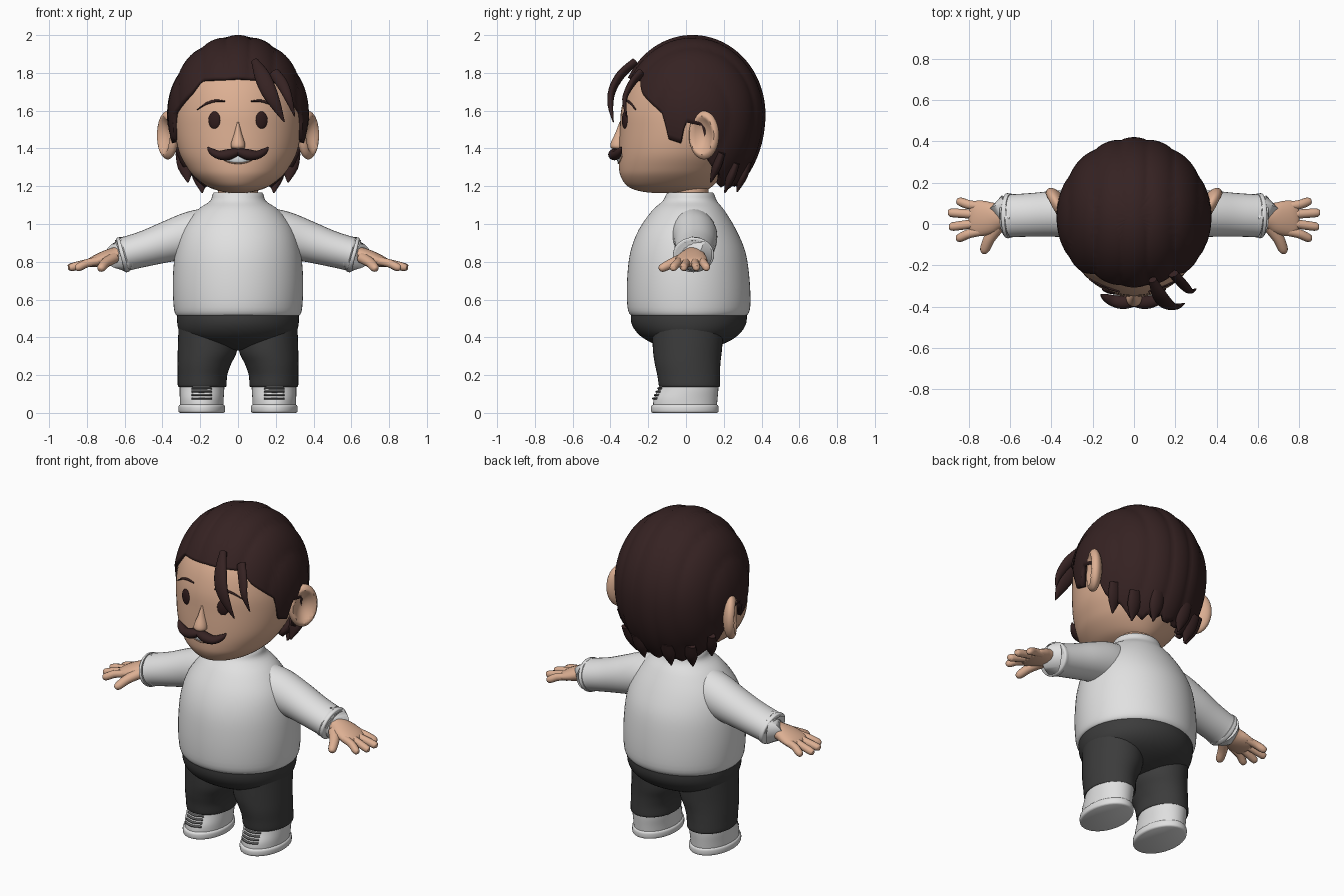
import bpy, bmesh, math
from mathutils import Vector, Matrix

cube = bpy.data.objects.get("Cube")
if cube:
    bpy.data.objects.remove(cube, do_unlink=True)
parts = []


def material(name, r, g, b):
    m = bpy.data.materials.new(name)
    m.use_nodes = True
    m.diffuse_color = (r, g, b, 1)
    bsdf = m.node_tree.nodes["Principled BSDF"]
    bsdf.inputs["Base Color"].default_value = (r, g, b, 1)
    bsdf.inputs["Roughness"].default_value = 0.7
    return m


SKIN = material("skin", .72, .43, .29)
HAIR = material("dark brown hair", .036, .016, .016)
SHIRT = material("white shirt", .75, .75, .75)
PANTS = material("charcoal trousers", .045, .045, .045)
SHOE = material("white shoe", .74, .74, .74)
LACE = material("grey lace", .12, .12, .12)
EYE = material("dark eye", .03, .012, .012)
TEETH = material("teeth", .7, .74, .76)


def finish(name, bm, mat):
    bmesh.ops.recalc_face_normals(bm, faces=bm.faces)
    me = bpy.data.meshes.new(name)
    bm.to_mesh(me)
    bm.free()
    me.materials.append(mat)
    ob = bpy.data.objects.new(name, me)
    bpy.context.collection.objects.link(ob)
    parts.append(ob)
    return ob


def skin(name, rings, mat, caps=True):
    """Bridge a list of closed rings."""
    bm = bmesh.new()
    rows = [[bm.verts.new(p) for p in ring] for ring in rings]
    n = len(rows[0])
    for a, b in zip(rows, rows[1:]):
        for i in range(n):
            bm.faces.new((a[i], a[(i + 1) % n], b[(i + 1) % n], b[i]))
    if caps:
        bm.faces.new(rows[0])
        bm.faces.new(rows[-1])
    return finish(name, bm, mat)


def dense(keys, steps=4):
    """Catmull-Rom resampling of key tuples."""
    out = []
    for i in range(len(keys) - 1):
        p0, p1, p2 = keys[max(i - 1, 0)], keys[i], keys[i + 1]
        p3 = keys[min(i + 2, len(keys) - 1)]
        for k in range(steps):
            t = k / steps
            out.append(tuple(b + .5 * t * (c - a + t * (2 * a - 5 * b + 4 * c - d + t * (3 * (b - c) + d - a)))
                             for a, b, c, d in zip(p0, p1, p2, p3)))
    return out + [keys[-1]]


def circle(n):
    return [(math.cos(2 * math.pi * i / n), math.sin(2 * math.pi * i / n)) for i in range(n)]


def stack(name, keys, mat, side=1, n=40):
    """Keys are height, centre x, half width, front y, back y."""
    return skin(name, [[(side * (cx + rx * c), (f + b) / 2 + (b - f) / 2 * s, z) for c, s in circle(n)]
                       for z, cx, rx, f, b in dense(keys)], mat)


def tube(name, keys, mat, side=1, ref=(0, 0, 1), n=16):
    """Keys are x, y, z, radius across, radius along ref."""
    pts = dense(keys)
    rings = []
    for i, (x, y, z, a, b) in enumerate(pts):
        t = Vector(pts[min(i + 1, len(pts) - 1)][:3]) - Vector(pts[max(i - 1, 0)][:3])
        u = t.cross(Vector(ref)).normalized()
        v = u.cross(t).normalized()
        ring = [Vector((x, y, z)) + u * a * c + v * b * s for c, s in circle(n)]
        rings.append([(side * p.x, p.y, p.z) for p in ring])
    return skin(name, rings, mat)


def ball(name, loc, size, mat, turn=0, dent=0):
    bm = bmesh.new()
    bmesh.ops.create_uvsphere(bm, u_segments=32, v_segments=24, radius=1)
    for v in bm.verts:
        r = math.hypot(v.co.y, v.co.z)
        if dent and v.co.x > 0 and r < .78:
            v.co.x -= dent * (1 - (r / .78) ** 2)
    bm.transform(Matrix.Translation(loc) @ Matrix.Rotation(turn, 4, 'Z') @ Matrix.Diagonal((*size, 1)))
    return finish(name, bm, mat)


# Torso, neck and hips
stack("shirt_body", [(.525, 0, .30, -.27, .30), (.515, 0, .325, -.29, .32), (.56, 0, .34, -.31, .34),
                     (.70, 0, .345, -.312, .337), (.85, 0, .332, -.295, .315), (.97, 0, .295, -.25, .265),
                     (1.07, 0, .22, -.18, .205), (1.12, 0, .15, -.125, .165), (1.155, 0, .135, -.105, .15),
                     (1.168, 0, .125, -.095, .14), (1.155, 0, .11, -.08, .125)], SHIRT, n=64)
stack("neck", [(1.08, 0, .105, -.07, .12), (1.24, 0, .105, -.07, .12)], SKIN)
stack("trouser_hips", [(.56, 0, .32, -.29, .32), (.48, 0, .322, -.29, .32), (.42, 0, .305, -.255, .285),
                       (.375, 0, .25, -.19, .22), (.34, 0, .15, -.10, .12), (.33, 0, .05, -.03, .05)], PANTS, n=64)

# Limbs, built once per side
for s, label in ((1, "left"), (-1, "right")):
    stack(label + "_trouser_leg", [(.15, .19, .115, -.13, .17), (.14, .19, .128, -.142, .18),
                                   (.2, .188, .131, -.152, .18), (.26, .178, .142, -.165, .182),
                                   (.33, .162, .157, -.175, .19), (.45, .16, .155, -.18, .2)], PANTS, s)
    stack(label + "_shoe_sole", [(0, .192, .115, -.175, .163), (.008, .192, .123, -.185, .172),
                                 (.035, .192, .123, -.185, .172), (.045, .192, .113, -.172, .162)], SHOE, s)
    stack(label + "_shoe_upper", [(.03, .192, .114, -.175, .163), (.075, .192, .116, -.17, .167),
                                  (.12, .191, .118, -.148, .171), (.155, .19, .118, -.135, .172)], SHOE, s)
    for i in range(4):
        z, y = .076 + .018 * i, -.172 + .009 * i
        tube(f"{label}_shoe_lace_{i + 1}", [(.14, y + .018, z, .007, .006), (.192, y, z, .008, .006),
                                            (.244, y + .018, z, .007, .006)], LACE, s, n=8)
    tube(label + "_sleeve", [(.14, .03, .96, .12, .13), (.25, .045, .94, .12, .125), (.36, .05, .91, .113, .11),
                             (.48, .045, .873, .106, .096), (.59, .04, .843, .104, .09),
                             (.60, .04, .840, .108, .094), (.618, .04, .835, .108, .094),
                             (.622, .04, .834, .095, .08), (.60, .04, .840, .08, .065)], SHIRT, s, n=32)
    # Hands
    tube(label + "_palm", [(.55, .04, .85, .06, .045), (.64, .04, .837, .06, .042), (.70, .03, .82, .08, .04),
                           (.76, .027, .802, .086, .03), (.79, .027, .793, .07, .02),
                           (.80, .027, .79, .03, .008)], SKIN, s, n=24)
    for i, (x, y) in enumerate(((.86, .107), (.90, .054), (.895, -.012), (.862, -.066))):
        b = .085 - .04 * i
        tube(f"{label}_finger_{i + 1}", [(.74, b, .805, .022, .022), (.80, b * .6 + y * .4, .792, .022, .022),
                                         (x - .02, y, .772, .021, .021), (x - .004, y, .766, .014, .014),
                                         (x, y, .765, .004, .004)], SKIN, s, n=12)
    tube(label + "_thumb", [(.66, -.01, .82, .035, .03), (.70, -.07, .795, .028, .026),
                            (.722, -.12, .77, .024, .023), (.73, -.138, .763, .014, .014),
                            (.732, -.142, .761, .003, .003)], SKIN, s, n=12)

# Head
head = [(1.165, 0, .05, -.18, .06), (1.175, 0, .10, -.25, .10), (1.20, 0, .165, -.31, .14),
        (1.25, 0, .23, -.345, .19), (1.30, 0, .27, -.355, .23), (1.38, 0, .312, -.355, .28),
        (1.5, 0, .336, -.35, .335), (1.62, 0, .338, -.34, .355), (1.75, 0, .31, -.295, .33),
        (1.87, 0, .235, -.20, .26), (1.93, 0, .15, -.11, .18), (1.95, 0, .04, -.02, .08)]
stack("head", head, SKIN, n=64)


def face_y(x, z):
    _, _, rx, f, b = min(dense(head, 20), key=lambda k: abs(k[0] - z))
    return (f + b) / 2 - (b - f) / 2 * math.sqrt(1 - (x / rx) ** 2)


# Features on the face
stack("nose", [(1.54, 0, .006, -.352, -.32), (1.48, 0, .02, -.375, -.32), (1.43, 0, .036, -.398, -.32),
               (1.405, 0, .036, -.398, -.32), (1.393, 0, .015, -.375, -.32)], SKIN, n=24)
tube("teeth", [(x, face_y(x, z) - .001, z, .008, h) for x, z, h in
               ((-.10, 1.368, .003), (-.06, 1.35, .016), (0, 1.343, .02), (.06, 1.35, .016), (.10, 1.368, .003))], TEETH)
tube("lower_lip_line", [(x, face_y(x, z), z, .006, .004) for x, z in
                        ((-.10, 1.36), (-.06, 1.333), (0, 1.321), (.06, 1.333), (.10, 1.36))], SKIN, n=8)
for s, label in ((1, "left"), (-1, "right")):
    ball(label + "_eye", (s * .125, face_y(.125, 1.55), 1.55), (.033, .012, .046), EYE, s * .35)
    tube(label + "_eyebrow", [(x, face_y(x, z) - .002, z, .006, h) for x, z, h in
                              ((.07, 1.65, .003), (.12, 1.652, .007), (.17, 1.636, .006), (.215, 1.605, .002))],
         HAIR, s, n=8)
    tube(label + "_moustache", [(-.005, -.37, 1.385, .028, .018), (.05, -.38, 1.368, .032, .029),
                                (.10, -.372, 1.365, .028, .023), (.14, -.355, 1.385, .018, .017),
                                (.16, -.342, 1.407, .004, .004)], HAIR, s)
    turn = -.5 if s > 0 else math.pi + .5
    ball(label + "_ear", (s * .372, .095, 1.47), (.045, .088, .128), SKIN, turn, 1.35)

# Hair shell: lower edge follows the hairline, angle measured from the front
hairline = [(0, 1.77), (36, 1.76), (44, 1.69), (56, 1.63), (66, 1.58), (70, 1.45), (80, 1.43), (84, 1.54),
            (98, 1.52), (104, 1.34), (118, 1.25), (130, 1.19), (180, 1.20)]


def edge_height(deg):
    for (a, za), (b, zb) in zip(hairline, hairline[1:]):
        if a <= deg <= b:
            z = za + (zb - za) * (deg - a) / (b - a)
            return z + (.055 * abs((deg / 17) % 1 - .5) if deg > 110 else 0)


centre = Vector((0, .035, 1.58))
cols, rows = 144, 30
rings = []
for j in range(rows + 1):
    ring = []
    for i in range(cols):
        deg = i * 360 / cols
        az = math.radians(deg)
        drop = edge_height(min(deg, 360 - deg)) - centre.z
        low = math.acos(max(-1, drop / (.41 if drop > 0 else .48)))
        t = .02 + (low - .02) * j / rows
        d = Vector((.366 * math.sin(t) * math.sin(az), -.376 * math.sin(t) * math.cos(az),
                    math.cos(t) * (.41 if t < math.pi / 2 else .48)))
        # combed locks running front to back
        ridge = abs(math.cos(math.pi * d.x / .125)) ** .6
        ring.append(centre + d * (1 + .026 * ridge))
    rings.append(ring)
shell = skin("hair_shell", rings, HAIR, caps=False)
bm = bmesh.new()
bm.from_mesh(shell.data)
bmesh.ops.holes_fill(bm, edges=[e for e in bm.edges if e.is_boundary and all(v.co.z > 1.9 for v in e.verts)], sides=0)
bmesh.ops.recalc_face_normals(bm, faces=bm.faces)
bm.to_mesh(shell.data)
bm.free()
thick = shell.modifiers.new("thickness", 'SOLIDIFY')
thick.thickness = .03
thick.offset = -1

# Loose locks over the forehead and at the nape
tube("forelock_large", [(.09, -.27, 1.86, .02, .02), (.125, -.345, 1.79, .04, .022), (.16, -.39, 1.71, .042, .02),
                        (.20, -.40, 1.63, .028, .015), (.245, -.385, 1.54, .003, .003)], HAIR, ref=(0, 1, 0))
tube("forelock_small", [(.19, -.24, 1.80, .03, .02), (.235, -.29, 1.74, .03, .018), (.27, -.325, 1.66, .02, .013),
                        (.30, -.315, 1.57, .003, .003)], HAIR, ref=(0, 1, 0))
for s, label in ((1, "left"), (-1, "right")):
    for k, (x, y, tip) in enumerate(((.09, .30, 1.17), (.19, .235, 1.165), (.265, .16, 1.22))):
        tube(f"{label}_nape_lock_{k + 1}", [(x * 1.1, y + .03, tip + .16, .04, .02), (x * 1.04, y, tip + .08, .042, .024),
                                            (x, y - .03, tip, .004, .004)], HAIR, s, ref=(0, 1, 0))

# Shading
for ob in bpy.context.selected_objects:
    ob.select_set(False)
for ob in parts:
    ob.select_set(True)
bpy.context.view_layer.objects.active = parts[0]
bpy.ops.object.shade_smooth_by_angle(angle=math.radians(50))
